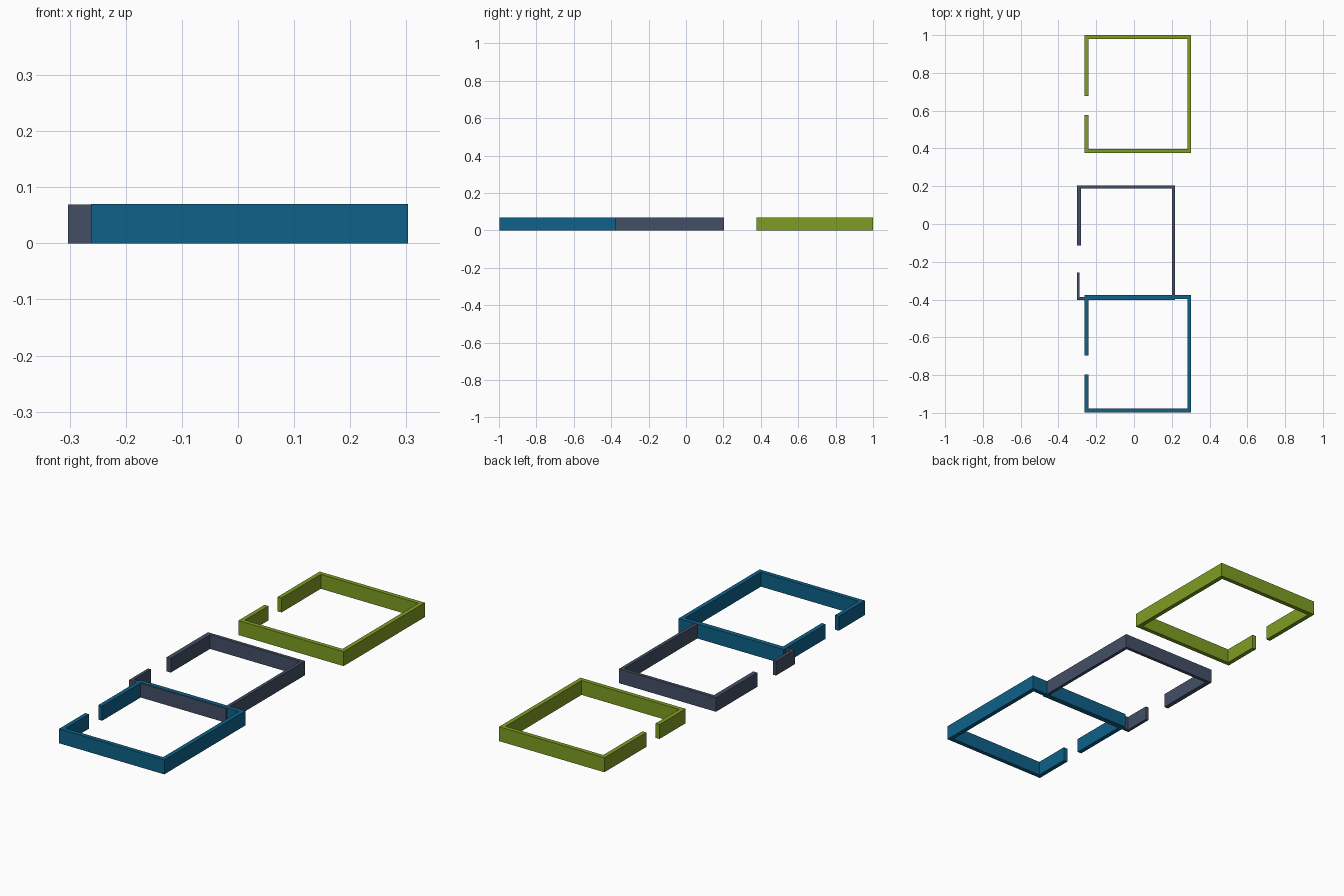
import bpy
import bmesh

if "Cube" in bpy.data.objects:
    bpy.data.objects.remove(bpy.data.objects["Cube"])


def linear(c):
    c /= 255
    return c / 12.92 if c <= 0.04045 else ((c + 0.055) / 1.055) ** 2.4


def material(name, rgb):
    m = bpy.data.materials.new(name)
    m.diffuse_color = (*[linear(c) for c in rgb], 1)
    m.use_nodes = True
    m.node_tree.nodes["Principled BSDF"].inputs["Base Color"].default_value = m.diffuse_color
    return m


def room_walls(name, mat, x, y, door, walls, height):
    """Extrude an open wall outline: a rectangle with a doorway in its left side.
    walls = thickness of lower left, front, right, back, upper left."""
    (x0, x1), (y0, y1), (d0, d1) = x, y, door
    low, front, right, back, up = walls
    outline = [
        (x0, d0), (x0, y0), (x1, y0), (x1, y1), (x0, y1), (x0, d1),
        (x0 + up, d1), (x0 + up, y1 - back), (x1 - right, y1 - back),
        (x1 - right, y0 + front), (x0 + low, y0 + front), (x0 + low, d0),
    ]
    bm = bmesh.new()
    base = bm.faces.new([bm.verts.new((px, py, 0)) for px, py in outline])
    top = bmesh.ops.extrude_face_region(bm, geom=[base], use_keep_orig=True)["geom"]
    bmesh.ops.translate(bm, vec=(0, 0, height),
                        verts=[v for v in top if isinstance(v, bmesh.types.BMVert)])
    bmesh.ops.recalc_face_normals(bm, faces=bm.faces)
    mesh = bpy.data.meshes.new(name)
    bm.to_mesh(mesh)
    bm.free()
    mesh.materials.append(mat)
    bpy.context.collection.objects.link(bpy.data.objects.new(name, mesh))


# Two identical end rooms, a fixed distance apart
for name, rgb, dy in (("front_room_walls", (14, 97, 137), -1.375),
                      ("back_room_walls", (126, 157, 35), 0)):
    room_walls(name, material(name.split("_")[0] + " wall paint", rgb),
               (-0.262, 0.303), (0.377 + dy, 1.0 + dy), (0.577 + dy, 0.678 + dy),
               (0.021, 0.021, 0.021, 0.021, 0.021), 0.07)

# Middle room: thinner walls, wider doorway, overlapping the front room
room_walls("middle_room_walls", material("slate wall paint", (68, 79, 102)),
           (-0.303, 0.218), (-0.402, 0.203), (-0.257, -0.114),
           (0.015, 0.015, 0.016, 0.016, 0.022), 0.069)
